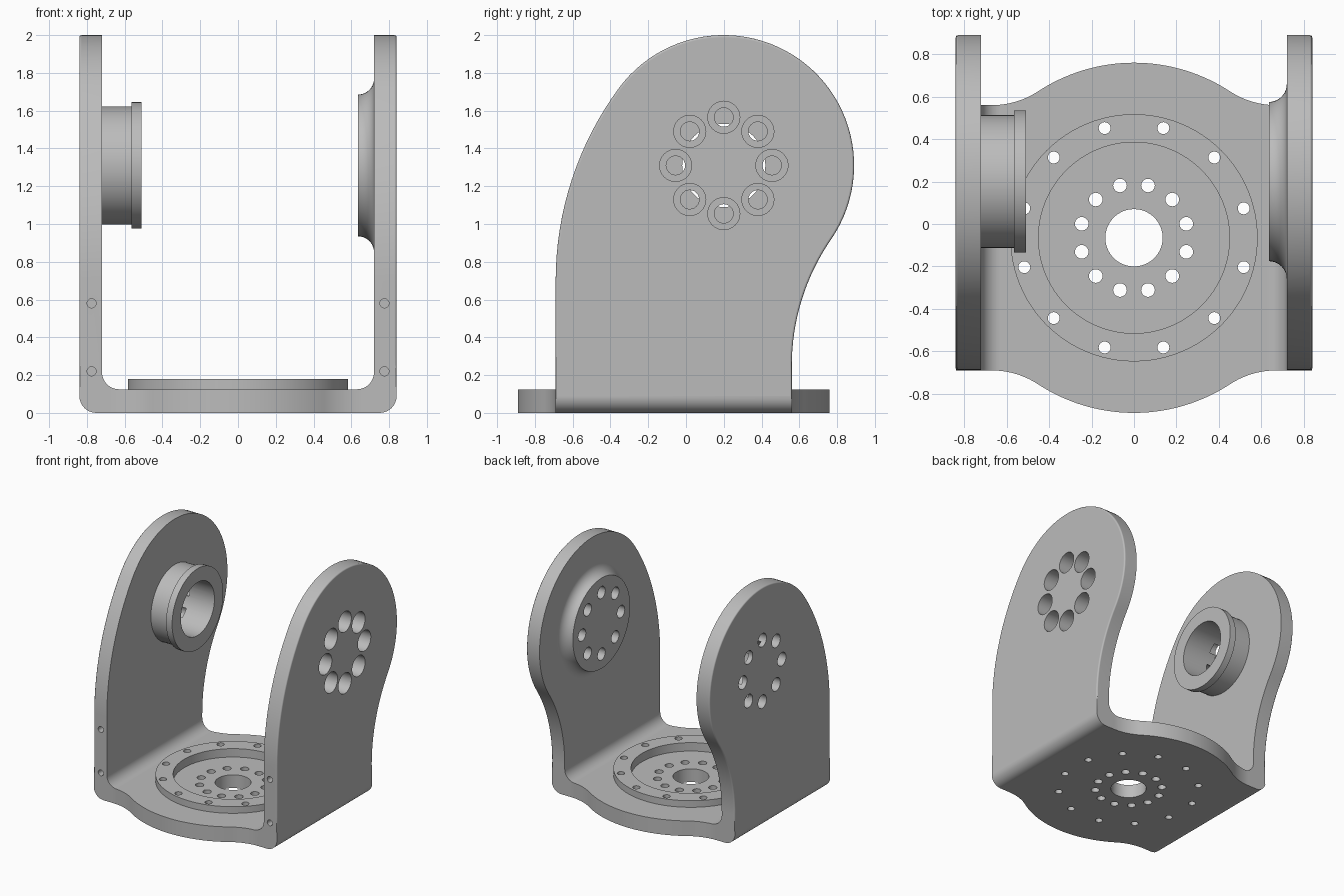
import bpy, bmesh
from math import sin, cos, pi, radians, atan2, degrees
from mathutils import Matrix, Vector

cube = bpy.data.objects.get("Cube")
if cube:
    bpy.data.objects.remove(cube, do_unlink=True)

grey = bpy.data.materials.new("grey metal")
grey.use_nodes = True
grey.diffuse_color = (0.5, 0.5, 0.5, 1)
grey.node_tree.nodes["Principled BSDF"].inputs["Base Color"].default_value = (0.5, 0.5, 0.5, 1)

PIVOT = (0.2, 1.31)     # y, z of the arm axis
PLATE_Y = -0.065        # y of the base axis
OUT, INN, FLOOR = 0.84, 0.72, 0.125
FRONT, BACK = -0.69, 0.56


def arc(cx, cy, r, start, end, n=16):
    steps = [radians(start + (end - start) * i / n) for i in range(n + 1)]
    return [(cx + r * cos(a), cy + r * sin(a)) for a in steps]


def finish(name, bm):
    bmesh.ops.remove_doubles(bm, verts=bm.verts, dist=1e-5)
    bmesh.ops.recalc_face_normals(bm, faces=bm.faces)
    mesh = bpy.data.meshes.new(name)
    bm.to_mesh(mesh)
    bm.free()
    mesh.materials.append(grey)
    obj = bpy.data.objects.new(name, mesh)
    bpy.context.collection.objects.link(obj)
    return obj


def place(axis, p, h):
    """Point of a 2D profile at height h along the axis."""
    return {"x": (h, p[0], p[1]), "y": (p[0], h, p[1]), "z": (p[0], p[1], h)}[axis]


def prism(name, pts, axis, lo, hi):
    bm = bmesh.new()
    face = bm.faces.new([bm.verts.new(place(axis, p, lo)) for p in pts])
    top = bmesh.ops.extrude_face_region(bm, geom=[face])["geom"]
    move = Vector(place(axis, (0, 0), hi - lo))
    bmesh.ops.translate(bm, vec=move, verts=[v for v in top if isinstance(v, bmesh.types.BMVert)])
    return finish(name, bm)


def drill(name, axis, centres, r, lo, hi, seg=24):
    """One cutter holding a set of separate cylinders."""
    bm = bmesh.new()
    for c in centres:
        rings = [[bm.verts.new(place(axis, (c[0] + r * cos(2 * pi * i / seg),
                                            c[1] + r * sin(2 * pi * i / seg)), h))
                  for i in range(seg)] for h in (lo, hi)]
        bm.faces.new(rings[0])
        bm.faces.new(rings[1])
        for i in range(seg):
            j = (i + 1) % seg
            bm.faces.new((rings[0][i], rings[0][j], rings[1][j], rings[1][i]))
    return finish(name, bm)


def lathe(name, profile, seg=64):
    """Turn a closed (x, radius) profile about the arm axis."""
    bm = bmesh.new()
    loops = [[bm.verts.new((x, PIVOT[0] + r * cos(2 * pi * i / seg), PIVOT[1] + r * sin(2 * pi * i / seg)))
              for i in range(seg)] for x, r in profile]
    bm.faces.new(loops[0])
    bm.faces.new(loops[-1])
    for a, b in zip(loops, loops[1:]):
        for i in range(seg):
            j = (i + 1) % seg
            bm.faces.new((a[i], a[j], b[j], b[i]))
    return finish(name, bm)


def combine(obj, tool, operation):
    mod = obj.modifiers.new("boolean", "BOOLEAN")
    mod.object, mod.operation, mod.solver = tool, operation, "EXACT"
    bpy.context.view_layer.objects.active = obj
    bpy.ops.object.modifier_apply(modifier=mod.name)
    bpy.data.objects.remove(tool, do_unlink=True)


def ring_of(centre, r, count, start=0):
    return arc(centre[0], centre[1], r, start, start + 360 - 360 / count, count - 1)


# U-shaped cross-section with rounded corners
half = arc(OUT - 0.09, 0.09, 0.09, -90, 0, 8) + [(OUT, 2.1), (INN, 2.1)]
half += arc(INN - 0.09, FLOOR + 0.09, 0.09, 0, -90, 8)
bracket = prism("bracket", half + [(-x, z) for x, z in reversed(half)], "y", -1, 1)

# Side outline of the arms: round head, long front curve, waisted back
y0, z0 = PIVOT
R, zf = 1.72, 0.7
fy = FRONT + R
front_a = degrees(atan2(z0 - zf, y0 - fy))
r, zb = 1.177, 0.25
by = BACK + r
back_a = degrees(atan2(zb - z0, by - y0))
side = [(FRONT, -0.1)]
side += arc(fy, zf, R, 180, front_a)
side += arc(y0, z0, 0.69, front_a, back_a, 48)[1:]
side += arc(by, zb, r, 180 + back_a, 180)[1:]
side += [(BACK, -0.1)]
outline = prism("side_outline", side, "x", -1, 1)

# Plan outline of the base: round lobes at front and back
hw, cx, cr = (BACK - FRONT) / 2, 0.67, 0.397
a = degrees(atan2(hw + cr, cx))
quarter = [(0.95, hw)] + arc(cx, hw + cr, cr, 270, 180 + a, 14) + arc(0, 0, 0.825, a, 90, 14)[1:]
back = quarter + [(-x, y) for x, y in reversed(quarter[:-1])]
plan = [(x, PLATE_Y + y) for x, y in back] + [(x, PLATE_Y - y) for x, y in reversed(back)]
combine(outline, prism("plan_outline", plan, "z", -0.1, 0.3), "UNION")
combine(bracket, outline, "INTERSECT")

# Softened outer rim of the arms
bm = bmesh.new()
bm.from_mesh(bracket.data)
rim = [e for e in bm.edges if len(e.link_faces) == 2 and e.calc_face_angle(0) > 0.6
       and all(abs(v.co.x) > OUT - 1e-4 and v.co.z > 0.089 for v in e.verts)]
bmesh.ops.bevel(bm, geom=rim, offset=0.012, segments=3, profile=0.5, affect="EDGES")
bm.to_mesh(bracket.data)
bm.free()

# Flanged hub on the right arm, flared boss on the left arm, raised ring on the base
hub = lathe("hub", [(-0.76, 0.3125), (-0.565, 0.3125), (-0.565, 0.335), (-0.51, 0.335)])
flare = arc(0.635, 0.46, 0.085, -90, 0, 10)
boss = lathe("boss", flare + [(0.76, 0.46)])
plate = (0, PLATE_Y)
ring = drill("ring", "z", [plate], 0.5825, 0.08, 0.18, 96)
for part in (hub, boss, ring):
    combine(bracket, part, "UNION")

# Recess, bores and bolt holes
cutters = [
    drill("recess", "z", [plate], 0.45, 0.11, 0.3, 96),
    drill("base_holes", "z", ring_of(plate, 0.255, 12, 15), 0.032, -0.1, 0.3),
    drill("ring_holes", "z", ring_of(plate, 0.535, 12, 15), 0.028, -0.1, 0.3),
    drill("base_bore", "z", [plate], 0.135, -0.1, 0.3, 64),
    drill("counterbores", "x", ring_of(PIVOT, 0.255, 8), 0.085, 0.71, 0.9, 32),
    drill("boss_holes", "x", ring_of(PIVOT, 0.255, 8), 0.05, 0.6, 0.8),
    drill("hub_bore", "x", [PIVOT], 0.22, -0.8, -0.4, 64),
    drill("hub_holes", "x", ring_of(PIVOT, 0.255, 8), 0.055, -0.9, -0.74),
    drill("pin_holes", "y", [(s * 0.775, z) for s in (-1, 1) for z in (0.22, 0.58)], 0.024, -0.8, -0.55),
]
for cutter in cutters:
    combine(bracket, cutter, "DIFFERENCE")

# Smooth curved walls, keep edges crisp
bpy.ops.object.select_all(action="DESELECT")
bracket.select_set(True)
bpy.context.view_layer.objects.active = bracket
bpy.ops.object.shade_smooth_by_angle(angle=radians(32))
weighted = bracket.modifiers.new("weighted normals", "WEIGHTED_NORMAL")
weighted.keep_sharp = True
